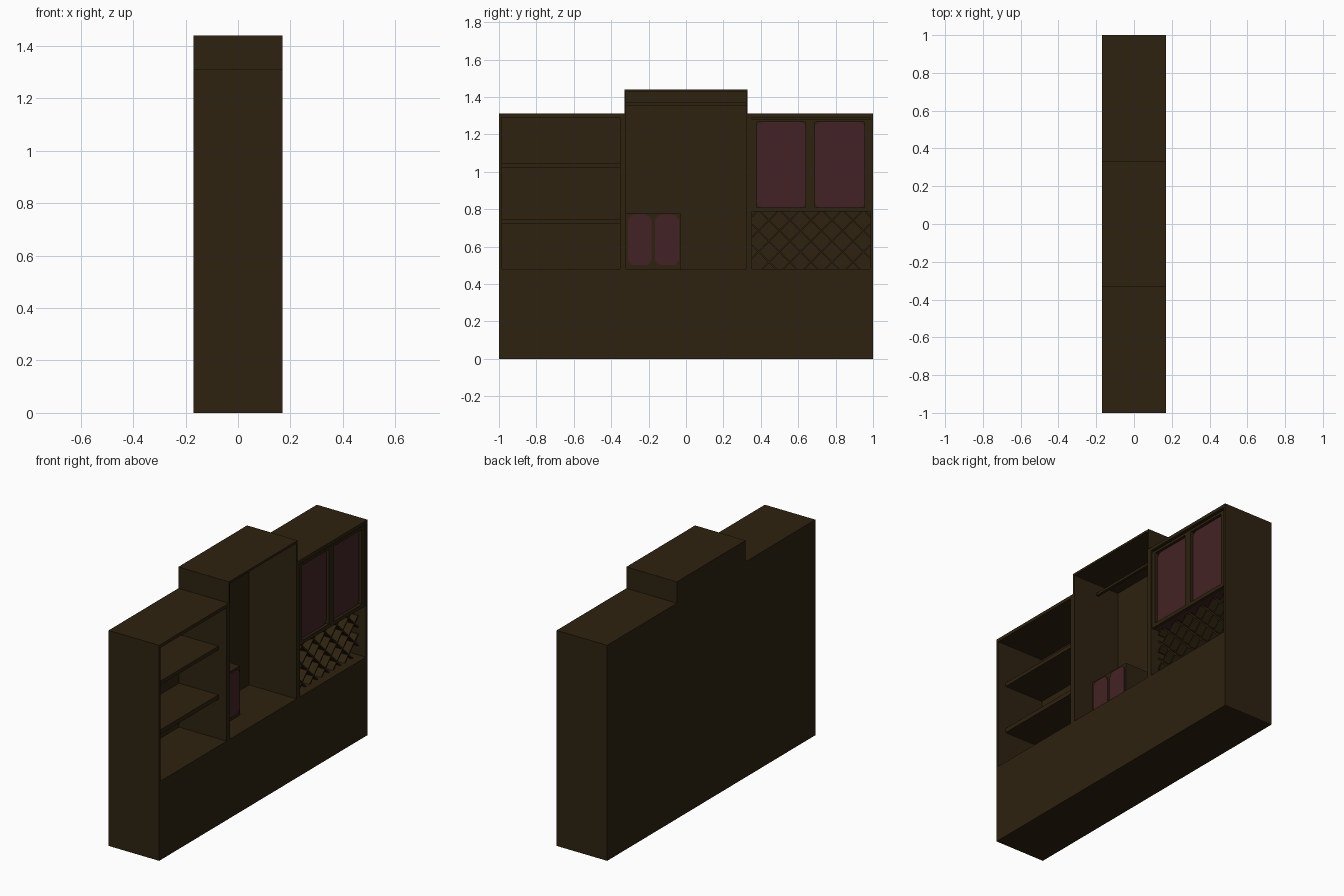
import bpy, bmesh, math
from mathutils import Vector

cube = bpy.data.objects.get("Cube")
if cube:
    bpy.data.objects.remove(cube, do_unlink=True)


def material(name, rgb):
    m = bpy.data.materials.new(name)
    m.use_nodes = True
    m.diffuse_color = (*rgb, 1)
    m.node_tree.nodes["Principled BSDF"].inputs["Base Color"].default_value = (*rgb, 1)
    return m


WOOD = material("dark brown wood", (0.027, 0.016, 0.005))
PANEL = material("dark rose panel", (0.055, 0.0165, 0.018))


def finish(name, bm, mat):
    bmesh.ops.recalc_face_normals(bm, faces=bm.faces)
    mesh = bpy.data.meshes.new(name)
    bm.to_mesh(mesh)
    bm.free()
    mesh.materials.append(mat)
    ob = bpy.data.objects.new(name, mesh)
    bpy.context.collection.objects.link(ob)
    return ob


def box(name, x, y, z, mat=WOOD, radius=0):
    """Box from three (low, high) ranges; radius rounds its corners as seen from +x."""
    bm = bmesh.new()
    bmesh.ops.create_cube(bm, size=1)
    for v in bm.verts:
        v.co = Vector([(lo + hi) / 2 + c * (hi - lo) for c, (lo, hi) in zip(v.co, (x, y, z))])
    if radius:
        edges = [e for e in bm.edges
                 if abs(e.verts[0].co.x - e.verts[1].co.x) > 1e-5]
        bmesh.ops.bevel(bm, geom=edges, offset=radius, segments=5, profile=0.5, affect='EDGES')
    return finish(name, bm, mat)


BACK, INNER, FRONT = -0.17, -0.15, 0.17
BASE, SIDE_TOP, MID_TOP = 0.48, 1.31, 1.44
DEEP = (BACK, FRONT)

# Base block, back boards and outer carcass
box("base_cabinet", DEEP, (-1, 1), (0, BASE))
box("back_board", (BACK, INNER), (-1, 1), (BASE, SIDE_TOP))
box("middle_back_board", (BACK, INNER), (-0.33, 0.33), (SIDE_TOP, MID_TOP))
for s, side in ((-1, "right"), (1, "left")):
    def span(a, b):
        return tuple(sorted((s * a, s * b)))
    box(side + "_end_wall", (INNER, FRONT), span(0.985, 1), (BASE, SIDE_TOP))
    box(side + "_divider", (INNER, FRONT), span(0.32, 0.352), (BASE, SIDE_TOP))
    box(side + "_top", (INNER, FRONT), span(0.352, 0.985), (1.29, SIDE_TOP))
    box(side + "_middle_wall", (INNER, FRONT), span(0.32, 0.33), (SIDE_TOP, MID_TOP))
box("middle_top", (INNER, FRONT), (-0.32, 0.32), (1.427, MID_TOP))

# Open shelves, set back from the front
for name, z in (("lower_shelf", (0.72, 0.747)), ("upper_shelf", (1.02, 1.043))):
    box(name, (INNER, 0.115), (-0.985, -0.352), z)

# Hanging rail
box("hanging_rail", (-0.008, 0.008), (-0.32, 0.32), (1.355, 1.37))

# Small cabinet with two rounded doors
box("small_cabinet", (INNER, 0.035), (-0.32, -0.03), (BASE, 0.78))
for i, y in enumerate(((-0.31, -0.185), (-0.165, -0.037))):
    box(f"small_door_{i + 1}", (0.034, 0.041), y, (0.5, 0.77), PANEL, 0.035)

# Wall cupboard: body, face frame and recessed rounded panels
DOORS = ((0.38, 0.64), (0.69, 0.955))
LOW, HIGH = 0.81, 1.265
box("cupboard_body", (INNER, 0.14), (0.352, 0.985), (0.79, 1.29))
box("cupboard_underside", (INNER, 0.14), (0.352, 0.985), (0.787, 0.79), PANEL)
FACE = (0.14, 0.163)
box("frame_bottom_rail", FACE, (0.352, 0.985), (0.787, LOW))
box("frame_top_rail", FACE, (0.352, 0.985), (HIGH, 1.28))
for i, y in enumerate(((0.352, DOORS[0][0]), (DOORS[0][1], DOORS[1][0]), (DOORS[1][1], 0.985))):
    box(f"frame_stile_{i + 1}", FACE, y, (LOW, HIGH))
for i, y in enumerate(DOORS):
    box(f"cupboard_panel_{i + 1}", (0.138, 0.146), y, (LOW, HIGH), PANEL, 0.03)

# Diagonal bottle rack: crossing slats trimmed to the opening
Y0, Y1, Z0, Z1 = 0.352, 0.985, BASE, 0.787
PITCH, HALF = 0.112, 0.004
bm = bmesh.new()
for slope in (1, -1):
    for k in range(-4, 10):
        start = Y0 + (k + 0.5) * PITCH if slope == 1 else Y1 - (k + 0.5) * PITCH
        # Range of heights for which the slat lies inside the opening
        ends = sorted(((Y0 - start) * slope, (Y1 - start) * slope))
        t0, t1 = max(0, ends[0]), min(Z1 - Z0, ends[1])
        if t1 - t0 < 0.02:
            continue
        off = HALF * math.sqrt(2)
        corners = []
        for x in (INNER, 0.12):
            ring = []
            for t, d in ((t0, -off), (t0, off), (t1, off), (t1, -off)):
                ring.append(bm.verts.new((x, start + slope * t + d, Z0 + t)))
            corners.append(ring)
        a, b = corners
        bm.faces.new(a)
        bm.faces.new(b)
        for j in range(4):
            n = (j + 1) % 4
            bm.faces.new((a[j], a[n], b[n], b[j]))
finish("bottle_rack", bm, WOOD)
